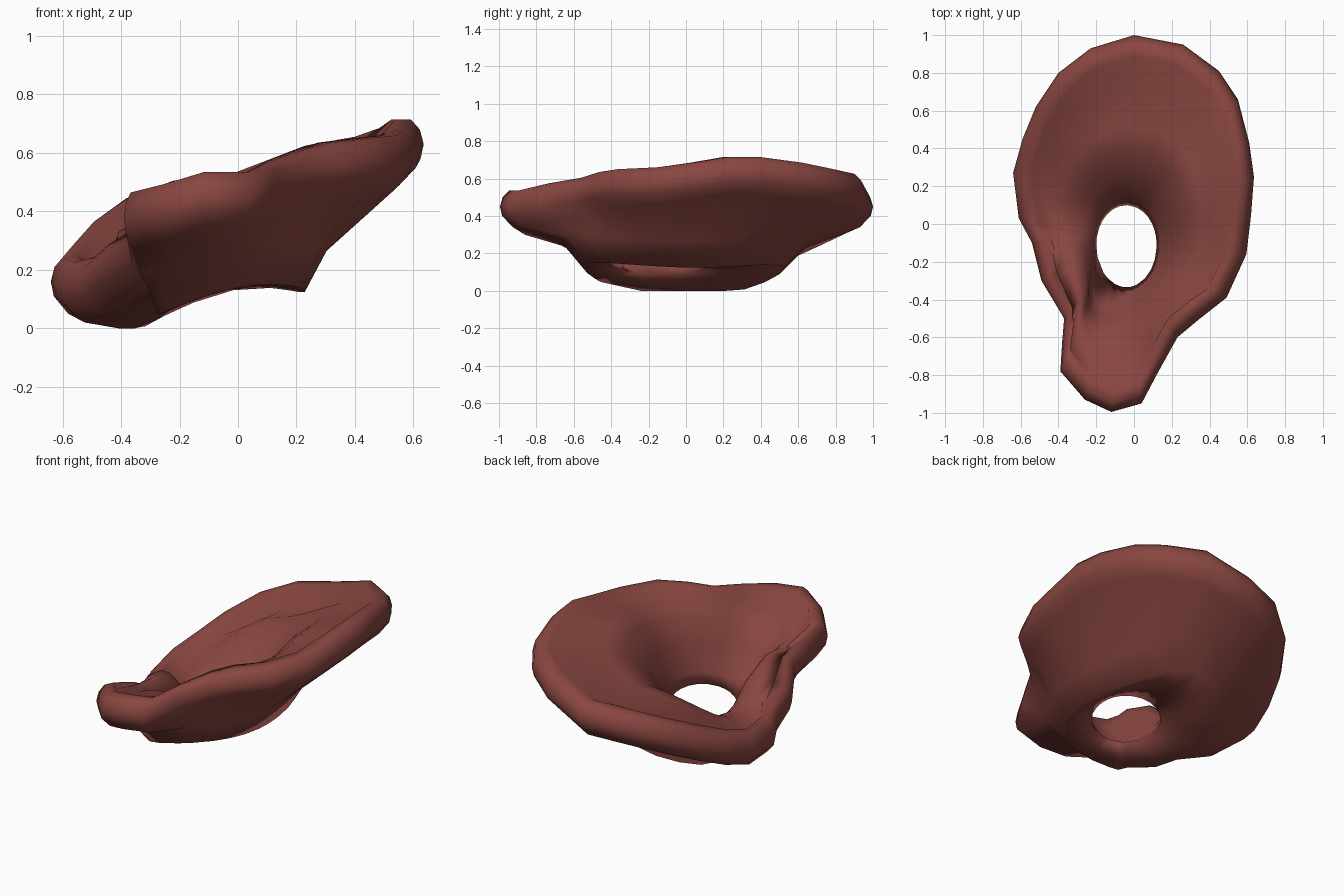
import bpy, bmesh, math
from mathutils import Vector

if "Cube" in bpy.data.objects:
    bpy.data.objects.remove(bpy.data.objects["Cube"])

# Outer rim outline, clockwise from the back (x, y, z)
OUTLINE = [
    (0, 1.0, .45), (.26, .95, .54), (.45, .81, .57), (.55, .66, .60), (.61, .43, .63),
    (.635, .25, .63), (.62, .05, .60), (.595, -.16, .575), (.49, -.39, .565), (.35, -.50, .55),
    (.23, -.60, .52), (.13, -.78, .49), (.04, -.95, .45), (-.12, -.995, .45),
    (-.26, -.93, .41), (-.39, -.78, .38), (-.38, -.62, .33), (-.37, -.50, .27),
    (-.49, -.30, .20), (-.54, -.10, .16), (-.61, .03, .14), (-.64, .27, .16),
    (-.59, .45, .21), (-.52, .62, .28), (-.40, .80, .36), (-.23, .93, .42)]
CX, CY = -.04, -.11          # centre of the hole


def radius(ang, right, left, back, front):
    """Radius of an egg shape with a different half-axis on each side."""
    c, s = math.cos(ang), math.sin(ang)
    return 1 / math.hypot(c / (right if c > 0 else left), s / (back if s > 0 else front))


def bump(x, y, cx, cy, size):
    return math.exp(-((x - cx) ** 2 + (y - cy) ** 2) / size ** 2)


def section(p):
    """Closed cross-section of the shell through one outline point."""
    out = Vector(p)
    ang = math.atan2(out.y - CY, out.x - CX)
    reach = math.hypot(out.x - CX, out.y - CY)

    def at(r, z):
        return Vector((CX + r * math.cos(ang), CY + r * math.sin(ang), z))

    hole_r = radius(ang, .16, .16, .21, .225)
    notch = math.exp(-((ang + 2.0) / .35) ** 2)      # slot at the front left of the hole
    top_r = hole_r + .02 + .12 * notch
    hole_z = .17 + .3 * hole_r * math.cos(ang)
    span = reach - top_r

    def inset(d, dz):
        return at(reach - min(d, span * .6), out.z + dz)

    def bowl(t, drop, lift=0):
        top = out.z + .075
        q = at(reach - span * t, top + (hole_z - top) * drop + lift)
        q.z += .14 * bump(q.x, q.y, -.28, -.28, .16)  # small flap by the hole
        return q

    # shallow groove behind the rolled rim, strongest at the back left
    groove = .05 * bump(out.x, out.y, -.3, .8, .6)

    # underside: bottom lip and the conical wall above it
    bot_r = min(radius(ang, .27, .37, .64, .44), reach - .15)
    wall_r = min(radius(ang, .345, .50, .78, .56), reach - .09)
    bottom = at(bot_r, 0)
    bottom.z = max(.0, .055 + .26 * (bottom.x + .04) + .25 * bottom.y ** 2)
    under = inset(.07, -.11)
    wall = at(wall_r, min(bottom.z + .14, under.z - .01))
    bottom.z = min(bottom.z, wall.z - .02)
    mid = at(bot_r * .55 + hole_r * .45, bottom.z * .5 + hole_z * .4)
    return [inset(.015, .05), inset(.05, .085), inset(.11, .085),
            bowl(.3, .10, -groove), bowl(.54, .12), bowl(.70, .26), bowl(.86, .58),
            at(top_r, hole_z + .02), at(hole_r, hole_z - .04), mid,
            bottom, wall, under, inset(.012, -.05), out]


# Ear-shaped shell: sections joined all the way round
bm = bmesh.new()
loops = [[bm.verts.new(q) for q in section(p)] for p in OUTLINE]
n, m = len(loops), len(loops[0])
for i in range(n):
    a, b = loops[i], loops[(i + 1) % n]
    for j in range(m):
        k = (j + 1) % m
        bm.faces.new((a[j], a[k], b[k], b[j]))
low = min(v.co.z for v in bm.verts)
for v in bm.verts:
    v.co.z -= low
bmesh.ops.recalc_face_normals(bm, faces=bm.faces)
if bm.calc_volume(signed=True) < 0:
    bmesh.ops.reverse_faces(bm, faces=bm.faces)
mesh = bpy.data.meshes.new("ear_shell")
bm.to_mesh(mesh)
bm.free()
shell = bpy.data.objects.new("ear_shell", mesh)
bpy.context.collection.objects.link(shell)

# Single dull red colour, smooth shading
mat = bpy.data.materials.new("dull_red")
mat.diffuse_color = (.25, .062, .052, 1)
mat.use_nodes = True
mat.node_tree.nodes["Principled BSDF"].inputs["Base Color"].default_value = mat.diffuse_color
mesh.materials.append(mat)
for poly in mesh.polygons:
    poly.use_smooth = True
